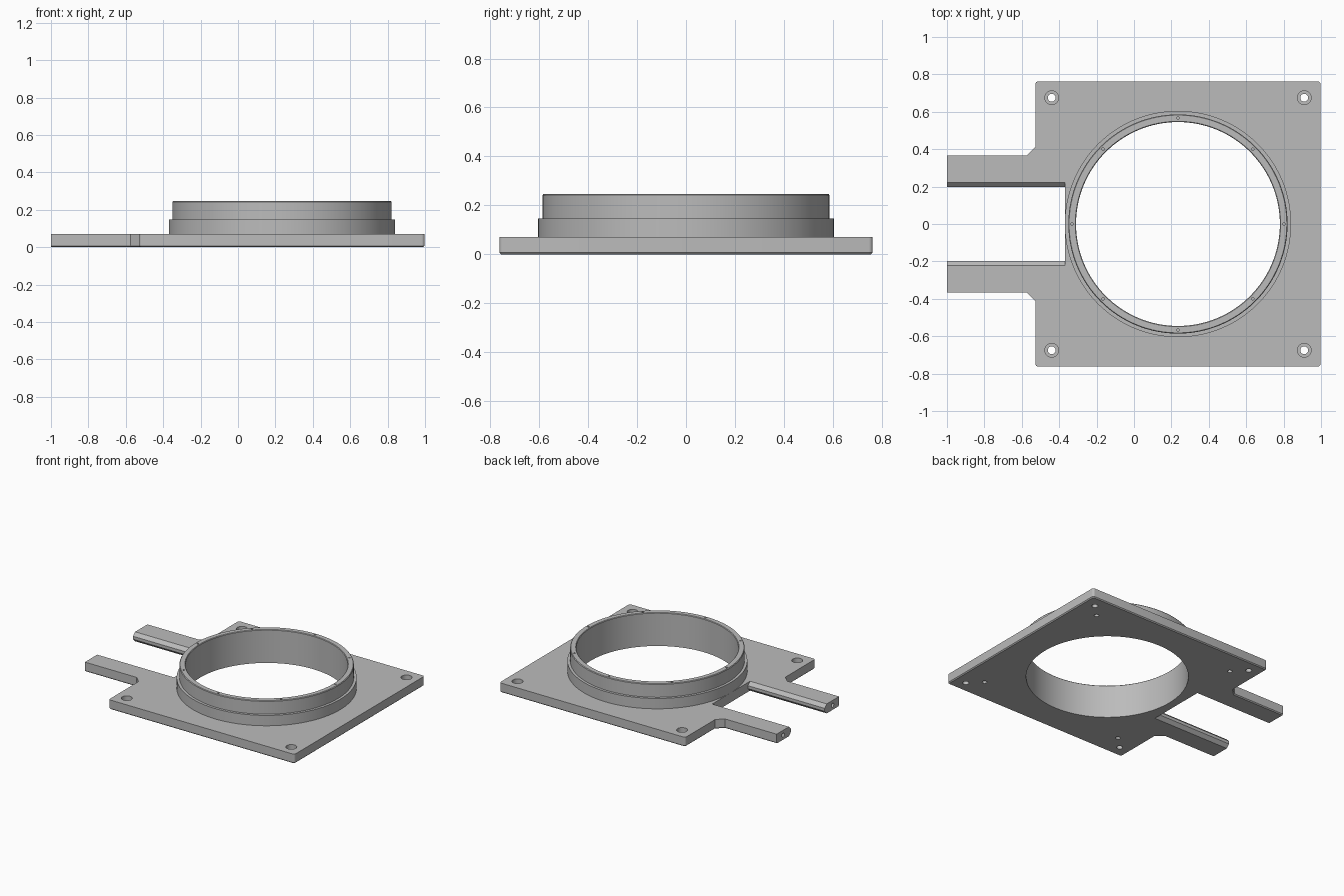
import bpy, bmesh, math
from mathutils import Matrix

if "Cube" in bpy.data.objects:
    bpy.data.objects.remove(bpy.data.objects["Cube"], do_unlink=True)

CX = 0.235            # centre of the square plate and the collar
HALF = 0.7625         # half width of the plate
THICK = 0.07
BORE = 0.545

grey = bpy.data.materials.new("machined grey")
GREY = (0.5, 0.5, 0.5, 1)
grey.use_nodes = True
grey.diffuse_color = GREY
grey.node_tree.nodes["Principled BSDF"].inputs["Base Color"].default_value = GREY


def add(name, bm):
    bmesh.ops.recalc_face_normals(bm, faces=bm.faces)
    mesh = bpy.data.meshes.new(name)
    bm.to_mesh(mesh)
    bm.free()
    mesh.materials.append(grey)
    ob = bpy.data.objects.new(name, mesh)
    bpy.context.collection.objects.link(ob)
    return ob


def extrude(bm, points, vector):
    face = bm.faces.new([bm.verts.new(p) for p in points])
    out = bmesh.ops.extrude_face_region(bm, geom=[face])["geom"]
    bmesh.ops.translate(bm, vec=vector, verts=[v for v in out if isinstance(v, bmesh.types.BMVert)])


def drill(bm, x, y, z0, z1, r, sides=24):
    m = Matrix.Translation((x, y, (z0 + z1) / 2))
    bmesh.ops.create_cone(bm, cap_ends=True, segments=sides, radius1=r, radius2=r,
                          depth=z1 - z0, matrix=m)


def cut(target, name, bm):
    cutter = add(name, bm)
    cutter.hide_render = True
    cutter.hide_viewport = True
    mod = target.modifiers.new(name, 'BOOLEAN')
    mod.operation = 'DIFFERENCE'
    mod.solver = 'EXACT'
    mod.object = cutter


def finish(ob):
    # apply the cuts, then smooth the curved walls
    graph = bpy.context.evaluated_depsgraph_get()
    mesh = bpy.data.meshes.new_from_object(ob.evaluated_get(graph))
    cutters = [m.object for m in ob.modifiers]
    ob.modifiers.clear()
    ob.data = mesh
    for c in cutters:
        bpy.data.objects.remove(c, do_unlink=True)
    bpy.ops.object.select_all(action='DESELECT')
    ob.select_set(True)
    bpy.context.view_layer.objects.active = ob
    bpy.ops.object.shade_smooth_by_angle(angle=math.radians(25))


# Base plate: square with a tab on the right side
side = [(-1, 0.366), (-0.575, 0.366), (CX - HALF, 0.412), (CX - HALF, HALF), (CX + HALF, HALF)]
outline = side + [(x, -y) for x, y in reversed(side)]
bm = bmesh.new()
extrude(bm, [(x, y, 0) for x, y in outline], (0, 0, THICK))
corners = [e for e in bm.edges
           if all(abs(abs(v.co.y) - HALF) < 1e-4 for v in e.verts)
           and abs(e.verts[0].co.z - e.verts[1].co.z) > 0.01]
bmesh.ops.bevel(bm, geom=corners, offset=0.016, segments=4, affect='EDGES', profile=0.5)
rim = [e for e in bm.edges if all(v.co.z < 1e-4 for v in e.verts)
       and not all(v.co.x < -0.99 for v in e.verts)]
bmesh.ops.bevel(bm, geom=rim, offset=0.007, segments=1, affect='EDGES')
plate = add("base_plate", bm)

# Slot between the arms, with bevelled upper and lower edges
right = [(0.232, -0.01), (0.198, 0.024), (0.198, 0.046), (0.232, 0.08)]
bm = bmesh.new()
extrude(bm, [(-1.1, y, z) for y, z in right + [(-y, z) for y, z in reversed(right)]],
        (0.73, 0, 0))
cut(plate, "slot_cutter", bm)

# Central bore
bm = bmesh.new()
drill(bm, CX, 0, -0.1, 0.2, BORE, 128)
cut(plate, "bore_cutter", bm)

# Counterbored corner holes, and blind holes from below
through, counter = bmesh.new(), bmesh.new()
for sx in (-1, 1):
    for sy in (-1, 1):
        x, y = CX + sx * 0.675, sy * 0.675
        drill(through, x, y, -0.1, 0.2, 0.021)
        drill(counter, x, y, 0.035, 0.2, 0.037, 32)
        drill(through, CX + sx * 0.585, sy * 0.585, -0.05, 0.04, 0.016)
cut(plate, "hole_cutter", through)
cut(plate, "counterbore_cutter", counter)

# Blind holes in the arm ends
bm = bmesh.new()
for y in (-0.29, 0.29):
    m = Matrix.Translation((-1, y, THICK / 2)) @ Matrix.Rotation(math.pi / 2, 4, 'Y')
    bmesh.ops.create_cone(bm, cap_ends=True, segments=20, radius1=0.015, radius2=0.015,
                          depth=0.2, matrix=m)
cut(plate, "arm_hole_cutter", bm)
finish(plate)

# Stepped collar, turned around the bore
profile = [(BORE, 0.069), (0.605, 0.069), (0.605, 0.147), (0.586, 0.147),
           (0.586, 0.242), (0.582, 0.247), (0.549, 0.247), (BORE, 0.243)]
bm = bmesh.new()
verts = [bm.verts.new((r, 0, z)) for r, z in profile]
edges = [bm.edges.new((verts[i - 1], v)) for i, v in enumerate(verts)]
bmesh.ops.spin(bm, geom=verts + edges, cent=(0, 0, 0), axis=(0, 0, 1),
               angle=math.tau, steps=128, use_duplicate=False)
bmesh.ops.remove_doubles(bm, verts=bm.verts, dist=1e-4)
bmesh.ops.translate(bm, vec=(CX, 0, 0), verts=bm.verts)
collar = add("collar", bm)

# Eight small holes in the collar rim
bm = bmesh.new()
for i in range(8):
    a = i * math.tau / 8
    drill(bm, CX + 0.566 * math.cos(a), 0.566 * math.sin(a), 0.2, 0.3, 0.007, 12)
cut(collar, "rim_hole_cutter", bm)
finish(collar)
